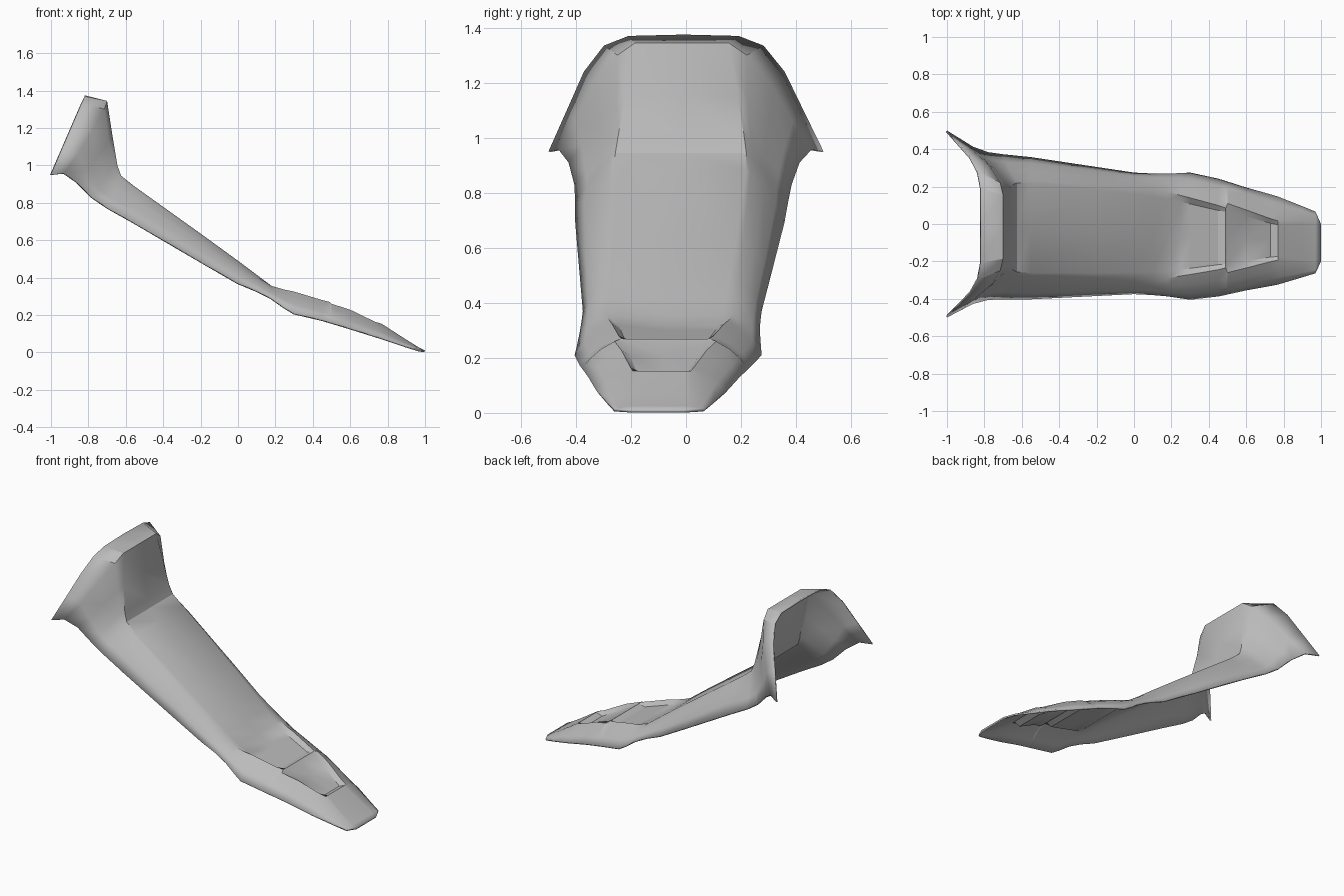
import bpy
import bmesh
import math
from mathutils import Vector

default_cube = bpy.data.objects.get("Cube")
if default_cube:
    bpy.data.objects.remove(default_cube, do_unlink=True)


def make_material(name, colour):
    mat = bpy.data.materials.new(name)
    mat.use_nodes = True
    mat.diffuse_color = colour
    mat.node_tree.nodes["Principled BSDF"].inputs["Base Color"].default_value = colour
    return mat


plastic_grey = make_material("plastic_grey", (0.5, 0.5, 0.5, 1))

# Hood: half sections from the open rear rim down to the foot of the upright face,
# each running from the centre line out to the lower edge (x, half width, z)
hood = [
    [(-.82, 0, 1.375), (-.82, .2, 1.37), (-.835, .29, 1.335),
     (-.875, .365, 1.24), (-.935, .43, 1.1), (-1, .5, .95)],
    [(-.7, 0, 1.345), (-.7, .17, 1.345), (-.715, .235, 1.3),
     (-.775, .325, 1.19), (-.855, .395, 1.06), (-.93, .46, .957)],
    [(-.67, 0, 1.15), (-.67, .205, 1.15), (-.69, .24, 1.13),
     (-.75, .31, 1.05), (-.81, .37, .97), (-.86, .42, .91)],
    [(-.645, 0, 1), (-.645, .23, 1), (-.665, .252, .985),
     (-.705, .3, .93), (-.74, .35, .87), (-.78, .395, .83)],
    [(-.625, 0, .945), (-.625, .238, .945), (-.635, .256, .93),
     (-.66, .3, .88), (-.68, .345, .825), (-.7, .388, .775)],
]

# Long panel and vented toe:
# x, floor z, floor half width, rim z, rim half width, edge half width, edge z
body = [
    (-.55, .885, .24, .873, .255, .38, .69),
    (-.2, .635, .222, .622, .246, .345, .485),
    (0, .49, .208, .477, .24, .325, .37),
    (.1, .415, .2, .405, .237, .325, .33),
    (.18, .355, .19, .355, .23, .328, .29),
    (.25, .315, .18, .335, .215, .335, .24),
    (.3, .3, .172, .325, .205, .34, .21),
    (.45, .255, .145, .28, .172, .315, .175),
    (.49, .268, .14, .27, .16, .305, .163),
    (.5, .26, .14, .26, .185, .302, .16),
    (.6, .205, .12, .228, .155, .275, .13),
    (.73, .135, .09, .165, .115, .245, .09),
    (.77, .152, .085, .152, .105, .235, .078),
    (.9, .068, .1, .066, .11, .19, .035),
    (.97, .025, .1, .024, .11, .165, .014),
    (1, .01, .06, .01, .08, .1, .01),
]


def body_section(x, floor_z, floor_w, rim_z, rim_w, edge_w, edge_z):
    """Half section: flat floor, rim, then a slightly bulged side wall."""
    rim = Vector((x, rim_w, rim_z))
    edge = Vector((x, edge_w, edge_z))
    points = [Vector((x, 0, floor_z)), Vector((x, floor_w, floor_z)), rim]
    for t in (1 / 3, 2 / 3):
        bulge = Vector((0, .01, .008)) * min(1, (rim_z - edge_z) * 8)
        points.append(rim.lerp(edge, t) + bulge)
    return points + [edge]


def skewed(x, y, z):
    """The centre line drifts to one side towards the toe."""
    return x, y - .05 * (1 + x), z


# Loft every section across the full width
bm = bmesh.new()
rows = []
for half in hood + [body_section(*s) for s in body]:
    full = [(x, -y, z) for x, y, z in reversed(half[1:])] + [tuple(p) for p in half]
    rows.append([bm.verts.new(skewed(*p)) for p in full])
for row, following in zip(rows, rows[1:]):
    for i in range(len(row) - 1):
        bm.faces.new((row[i], following[i], following[i + 1], row[i + 1]))
bm.normal_update()
mesh = bpy.data.meshes.new("shell_cover")
bm.to_mesh(mesh)
bm.free()

shell = bpy.data.objects.new("shell_cover", mesh)
bpy.context.collection.objects.link(shell)
mesh.materials.append(plastic_grey)

# Thin sheet thickness, grown inwards
sheet = shell.modifiers.new("sheet_thickness", "SOLIDIFY")
sheet.thickness = .01
sheet.offset = -1

bpy.ops.object.select_all(action="DESELECT")
shell.select_set(True)
bpy.context.view_layer.objects.active = shell
bpy.ops.object.shade_smooth_by_angle(angle=math.radians(28))
